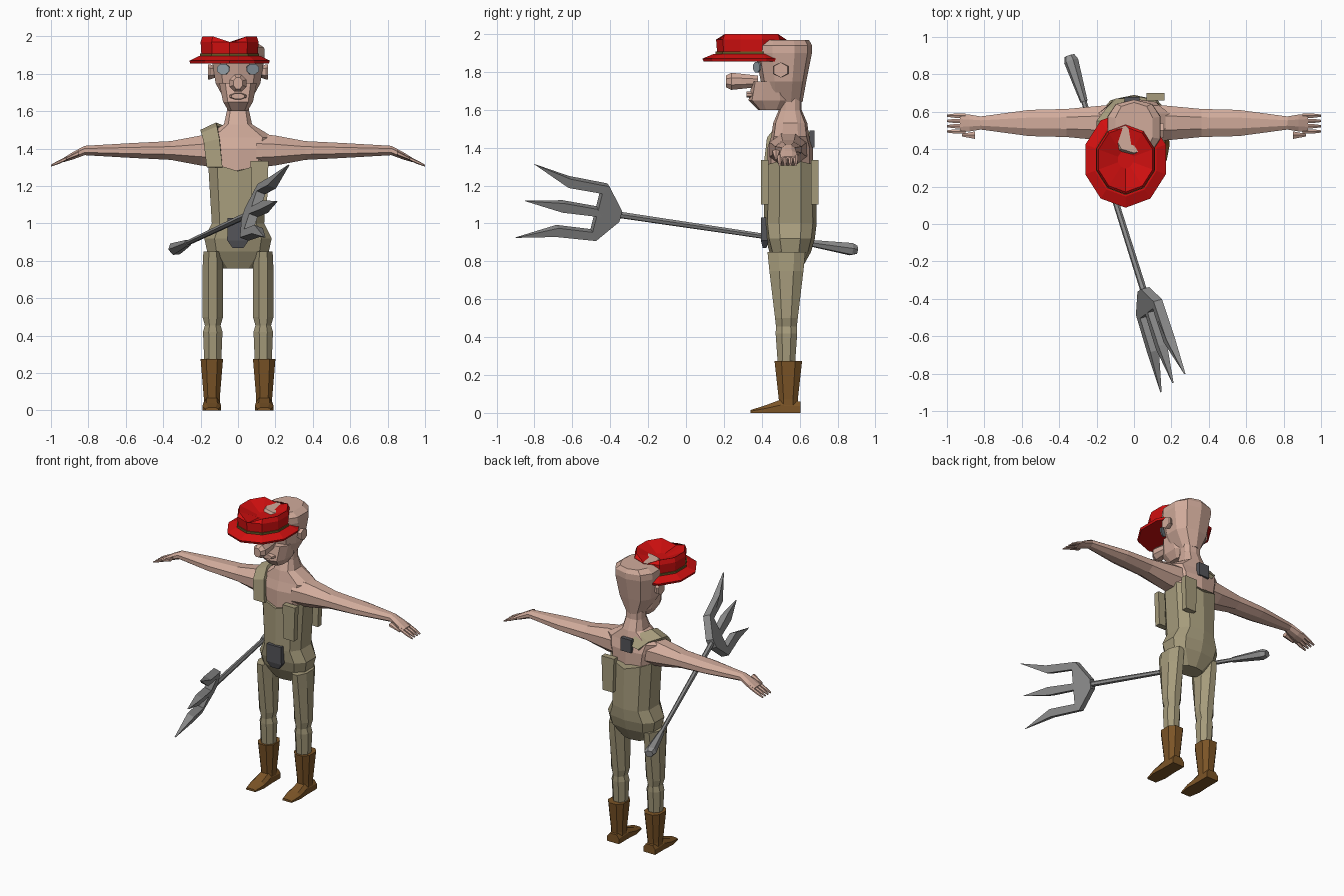
import bpy, bmesh
from math import sin, cos, pi, copysign
from mathutils import Matrix, Vector

if "Cube" in bpy.data.objects:
    bpy.data.objects.remove(bpy.data.objects["Cube"])


def material(name, *rgb):
    mat = bpy.data.materials.new(name)
    mat.use_nodes = True
    mat.diffuse_color = (*rgb, 1)
    shader = next(node for node in mat.node_tree.nodes if node.type == 'BSDF_PRINCIPLED')
    shader.inputs["Base Color"].default_value = (*rgb, 1)
    shader.inputs["Roughness"].default_value = .9
    return mat


skin = material("skin", .64, .41, .33)
fabric = material("olive fabric", .38, .33, .2)
red = material("hat red", .65, .005, .005)
gold = material("hat band", .15, .1, .02)
leather = material("boot leather", .2, .09, .02)
steel = material("steel", .28, .28, .28)
dark = material("dark metal", .09, .09, .1)
eye_tint = material("eye grey", .3, .36, .4)


def finish(name, bm, mat, matrix=None):
    if matrix:
        bm.transform(matrix)
    bmesh.ops.recalc_face_normals(bm, faces=bm.faces)
    mesh = bpy.data.meshes.new(name)
    bm.to_mesh(mesh)
    bm.free()
    mesh.materials.append(mat)
    obj = bpy.data.objects.new(name, mesh)
    bpy.context.collection.objects.link(obj)
    return obj


def bridge(bm, lower, upper):
    """Join two closed rings of vertices with quads."""
    for i in range(len(lower)):
        bm.faces.new((lower[i - 1], lower[i], upper[i], upper[i - 1]))


def loft(name, mat, rings, axis='z', centre=(0, 0), sides=8, box=1, mirror=1, matrix=None, tweak=None):
    """Rings are (position along axis, half width, half depth)."""
    angles = [2 * pi * (i + .5) / sides for i in range(sides)]
    unit = [[copysign(abs(f) ** box, f) for f in (cos(t), sin(t))] for t in angles]
    wide, deep = (max(abs(u[k]) for u in unit) for k in (0, 1))
    bm = bmesh.new()
    loops = []
    for place, width, depth in rings:
        loop = []
        for u, v in unit:
            a = centre[0] + width * u / wide
            b = centre[1] + depth * v / deep
            co = Vector({'x': (place, a, b), 'y': (a, place, b), 'z': (a, b, place)}[axis])
            if tweak:
                tweak(co)
            co.x *= mirror
            loop.append(bm.verts.new(co))
        loops.append(loop)
    for lower, upper in zip(loops, loops[1:]):
        bridge(bm, lower, upper)
    bm.faces.new(loops[0])
    bm.faces.new(loops[-1])
    return finish(name, bm, mat, matrix)


# Overalls body, its top edge dipping in the middle
body_y = .55
trunk = dict(centre=(0, body_y), sides=10, box=.75)


def bib_edge(co):
    if co.z > 1.29:
        co.z += .3 * abs(co.x) - .02


loft("overalls", fabric, [(.76, .08, .06), (.85, .165, .11), (.92, .18, .13),
     (1, .14, .14), (1.3, .16, .135)], tweak=bib_edge, **trunk)

# Bare chest, shoulders and neck
loft("chest_and_neck", skin, [(1.2, .13, .12), (1.4, .17, .12), (1.46, .19, .1),
     (1.53, .075, .09), (1.6, .06, .06), (1.7, .06, .06)], **trunk)

# Head
head = dict(sides=10, box=.8)
loft("skull", skin, [(1.64, .06, .1), (1.75, .12, .12), (1.9, .143, .15),
     (1.94, .14, .15), (1.967, .1, .135)], centre=(0, .515), **head)
loft("jaw", skin, [(1.6, .05, .07), (1.65, .08, .12), (1.75, .1, .1)], centre=(0, .45), **head)
loft("nose", skin, [(.38, .025, .03), (.29, .04, .04), (.24, .045, .045), (.21, .025, .03)],
     axis='y', centre=(0, 1.75))
loft("upper_lip", skin, [(.38, .055, .02), (.32, .035, .015)], axis='y', centre=(0, 1.68))

# Hat with a creased crown
hat_x = -.045


def crease(co):
    if co.z > 1.98 and abs(co.x - hat_x) < .02:
        co.z -= .04


def hat_part(name, mat, profile, tweak=None):
    rings = [(z, radius, 1.2 * radius) for z, radius in profile]
    loft(name, mat, rings, centre=(hat_x, .345), sides=10, tweak=tweak)


hat_part("hat_brim", red, [(1.855, .21), (1.87, .215), (1.895, .165)])
hat_part("hat_band", gold, [(1.88, .158), (1.908, .158)])
hat_part("hat_crown", red, [(1.89, .15), (1.97, .155), (2, .145), (1.95, .04)], tweak=crease)


# Paired parts
def droop(co):
    co.z -= .45 * max(0, co.x - .82)


def flat_sole(co):
    co.z = max(0, co.z)


arm_z = 1.39
leg_x = .14
for mirror, tag in ((1, "left_"), (-1, "right_")):
    # Eyes and ears
    spot = Matrix.Translation((mirror * .078, .375, 1.825)) @ Matrix.Rotation(mirror / 2, 4, 'Z')
    loft(tag + "eye", eye_tint, [(-.004, .036, .028), (.004, .036, .028)], axis='y', matrix=spot)
    loft(tag + "ear", skin, [(.12, .025, .03), (.15, .04, .04), (.16, .035, .04)],
         axis='x', centre=(.5, 1.81), sides=6, mirror=mirror)

    # Arm and palm, with the hand drooping outwards
    hand = dict(axis='x', mirror=mirror, tweak=droop)
    loft(tag + "arm", skin, [(.1, .1, .09), (.2, .09, .08), (.36, .075, .05), (.56, .07, .04),
         (.82, .035, .025), (.88, .045, .02), (.93, .05, .012)], centre=(.54, arm_z), **hand)
    for finger in range(4):
        loft(f"{tag}finger_{finger + 1}", skin, [(.9, .012, .01), (.96, .011, .01), (1, .006, .005)],
             centre=(.495 + .028 * finger, arm_z), sides=6, **hand)
    loft(tag + "thumb", skin, [(.85, .02, .015), (.92, .007, .006)],
         centre=(.475, arm_z), sides=6, **hand)

    # Trouser leg with a pinched knee
    loft(tag + "trouser_leg", fabric, [(.85, .05, .1), (.75, .055, .09), (.5, .055, .06),
         (.455, .042, .055), (.42, .052, .057), (.25, .045, .045)],
         centre=(leg_x - .005, .53), mirror=mirror)

    # Boot
    loft(tag + "boot_shaft", leather, [(.03, .043, .05), (.07, .043, .05), (.275, .06, .073)],
         centre=(leg_x, .54), mirror=mirror, box=.8)
    loft(tag + "boot_foot", leather, [(.34, .035, .015), (.42, .05, .04), (.5, .045, .07),
         (.605, .045, .06)], axis='y', centre=(leg_x, 0), mirror=mirror, box=.6, tweak=flat_sole)

# Shoulder strap, a thick ribbon arching over one shoulder to the buckle on the back
bm = bmesh.new()
edges = []
for step in range(6):
    turn = pi * step / 6
    rise = sin(turn)
    middle = Vector((-.125 - .03 * rise + .1 * max(0, -cos(turn)),
                     body_y - .13 * cos(turn), 1.3 + .21 * rise ** .6))
    half = Vector((.042, 0, .02 * rise))
    edges.append([bm.verts.new(middle - half), bm.verts.new(middle + half)])
for near, far in zip(edges, edges[1:]):
    bm.faces.new((near[0], near[1], far[1], far[0]))
strap = finish("shoulder_strap", bm, fabric)
solid = strap.modifiers.new("thickness", 'SOLIDIFY')
solid.thickness, solid.offset = .022, 0

# Loose straps hanging on the other side, and metal plates
for name, y in (("front_loose_strap", .415), ("back_loose_strap", .68)):
    loft(name, fabric, [(1.1, .04, .02), (1.335, .048, .02)], centre=(.115, y), sides=4)
loft("belt_plate", dark, [(.87, .03, .01), (.91, .058, .02), (1.03, .055, .02)],
     centre=(0, .415), sides=4)
loft("back_buckle", dark, [(1.4, .04, .014), (1.49, .04, .014)], centre=(-.01, .665), sides=4)

# Pitchfork frame: local z runs along the shaft, local y across the tines
neck = Vector((.05, -.35, 1.045))
shaft = neck - Vector((-.345, .9, .86))
length = shaft.length
along = shaft.normalized()
across = Vector((.3, .24, .92))
across = (across - along * across.dot(along)).normalized()
frame = Matrix((across.cross(along), across, along)).transposed().to_4x4()
frame.translation = neck

rod = dict(sides=6, matrix=frame)
loft("fork_shaft", steel, [(.2 - length, .013, .013), (.03, .016, .018)], **rod)
loft("fork_grip", steel, [(-length, .024, .024), (.03 - length, .035, .035),
     (.26 - length, .018, .018)], **rod)

# Fork head and tines, thinning towards the tips
tip, belly, root, spread = .53, .32, .1, .155


def plate(name, outline):
    """Flat steel piece from (across, along) points."""
    bm = bmesh.new()
    layers = []
    for face in (.025, -.025):
        thin = [1 - .85 * max(0, a - belly) / (tip - belly) for _, a in outline]
        layers.append([bm.verts.new((face * t, b, a)) for t, (b, a) in zip(thin, outline)])
        bm.faces.new(layers[-1])
    bridge(bm, *layers)
    finish(name, bm, steel, frame)


inner = spread - .045
plate("fork_head", [(-.03, 0), (.03, 0), (spread, root), (inner, root + .03),
      (-inner, root + .03), (-spread, root)])
plate("middle_tine", [(-.02, root), (.02, root), (.026, belly), (0, tip), (-.026, belly)])
for flip, tag in ((1, "upper"), (-1, "lower")):
    outline = [(spread, root), (spread + .01, belly), (spread + .055, tip),
               (inner + .005, belly), (inner, root + .03)]
    plate(tag + "_tine", [(flip * b, a) for b, a in outline])
